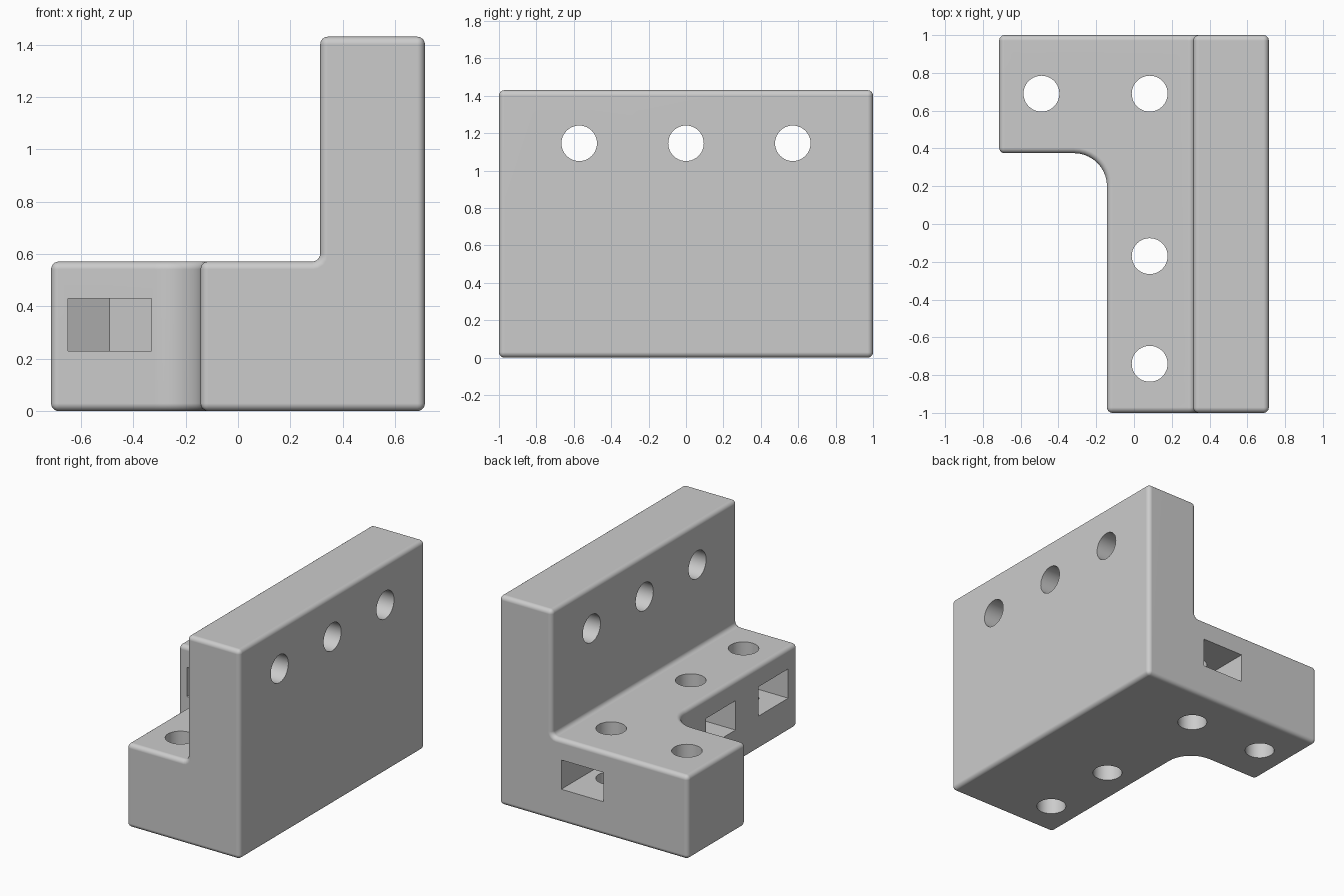
import bpy, bmesh, math
from mathutils import Matrix, Vector

if "Cube" in bpy.data.objects:
    bpy.data.objects.remove(bpy.data.objects["Cube"], do_unlink=True)

# Main dimensions
W, L, H = 0.714, 1.0, 1.43       # half width, half length, height
BASE, WALL = 0.571, 0.314        # base thickness, inner face of the wall
STEM, ARM = -0.143, 0.375        # outer face of the stem, front face of the arm
ROUND, HOLE, NUT = 0.055, 0.095, 0.16

grey = bpy.data.materials.new("plain grey")
grey.use_nodes = True
grey.diffuse_color = (0.6, 0.6, 0.6, 1)
grey.node_tree.nodes["Principled BSDF"].inputs["Base Color"].default_value = (0.6, 0.6, 0.6, 1)


def prism(name, points, direction):
    """Extrude a closed loop of 3D points along a direction."""
    bm = bmesh.new()
    face = bm.faces.new([bm.verts.new(p) for p in points])
    ext = bmesh.ops.extrude_face_region(bm, geom=[face])
    moved = [v for v in ext["geom"] if isinstance(v, bmesh.types.BMVert)]
    bmesh.ops.translate(bm, verts=moved, vec=Vector(direction))
    bmesh.ops.recalc_face_normals(bm, faces=bm.faces)
    mesh = bpy.data.meshes.new(name)
    bm.to_mesh(mesh)
    bm.free()
    mesh.materials.append(grey)
    ob = bpy.data.objects.new(name, mesh)
    bpy.context.collection.objects.link(ob)
    return ob


def arc(cx, cy, r, start, end, n):
    angles = [math.radians(start + (end - start) * i / n) for i in range(n + 1)]
    return [(cx + r * math.cos(a), cy + r * math.sin(a)) for a in angles]


def apply(ob, mod):
    bpy.context.view_layer.objects.active = ob
    bpy.ops.object.modifier_apply(modifier=mod.name)


def cut(ob, cutter):
    mod = ob.modifiers.new("cut", 'BOOLEAN')
    mod.operation, mod.solver, mod.object = 'DIFFERENCE', 'EXACT', cutter
    apply(ob, mod)
    bpy.data.objects.remove(cutter, do_unlink=True)


# L-shaped section with a small fillet where wall meets base
f = 0.03
section = [(-W, 0), (W, 0), (W, H), (WALL, H)]
section += arc(WALL - f, BASE + f, f, 0, -90, 4) + [(-W, BASE)]
bracket = prism("angle_bracket", [(x, -L, z) for x, z in section], (0, 2 * L, 0))

# Corner cut-out that leaves the arm and the stem
r = 0.175
notch = [(-2, -2), (STEM, -2)] + arc(STEM - r, ARM - r, r, 0, 90, 10) + [(-2, ARM)]
cut(bracket, prism("notch_cutter", [(x, y, -1) for x, y in notch], (0, 0, 4)))

# Rounded outer edges
bevel = bracket.modifiers.new("round_edges", 'BEVEL')
bevel.width, bevel.segments = ROUND, 6
bevel.limit_method, bevel.angle_limit = 'ANGLE', math.radians(40)
apply(bracket, bevel)

# Bolt holes through the wall
for y in (-0.571, 0, 0.571):
    ring = [(0, y + a, 1.146 + b) for a, b in arc(0, 0, HOLE, 0, 360, 40)[:-1]]
    cut(bracket, prism("wall_hole_cutter", ring, (2, 0, 0)))

# Bolt holes through the base, each with a nut slot open at one side
point = NUT / math.cos(math.radians(30))
slot = [(NUT, 0.6), (-NUT, 0.6), (-NUT, -point / 2), (0, -point), (NUT, -point / 2)]
for x, y, turn in ((-0.49, 0.69, 180), (0.083, 0.69, 0), (0.083, -0.17, 90), (0.083, -0.74, 90)):
    ring = [(x + a, y + b, -1) for a, b in arc(0, 0, HOLE, 0, 360, 40)[:-1]]
    cut(bracket, prism("base_hole_cutter", ring, (0, 0, 2)))
    spin = Matrix.Translation((x, y, 0.23)) @ Matrix.Rotation(math.radians(turn), 4, 'Z')
    cut(bracket, prism("nut_slot_cutter", [spin @ Vector((a, b, 0)) for a, b in slot], (0, 0, 0.2)))

# Smooth shading with crisp hole rims
bpy.ops.object.select_all(action='DESELECT')
bracket.select_set(True)
bpy.context.view_layer.objects.active = bracket
bpy.ops.object.shade_smooth_by_angle(angle=math.radians(30))
weighted = bracket.modifiers.new("even_shading", 'WEIGHTED_NORMAL')
weighted.keep_sharp = True
